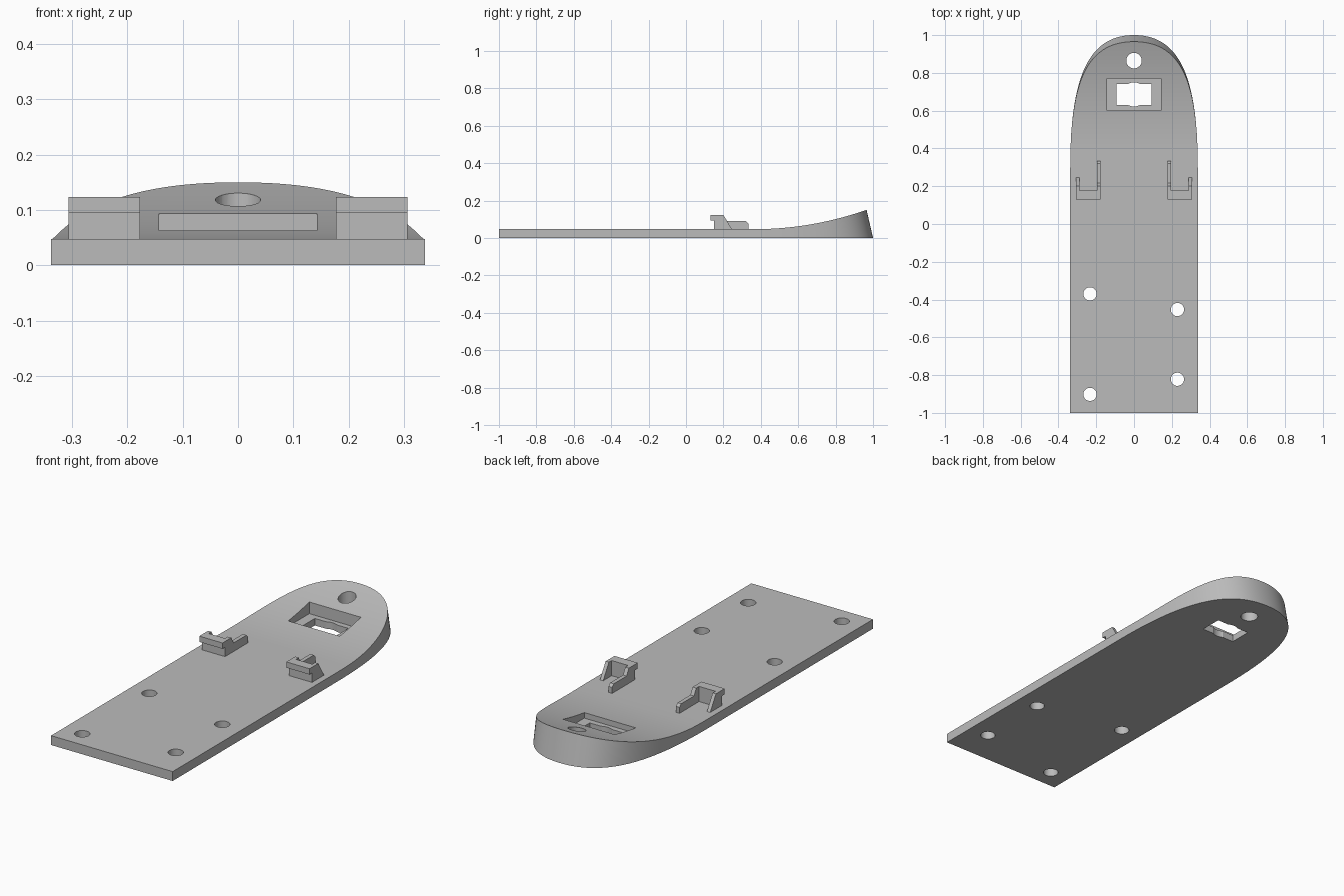
import bpy, bmesh, math
from mathutils import Vector

if "Cube" in bpy.data.objects:
    bpy.data.objects.remove(bpy.data.objects["Cube"])

grey = bpy.data.materials.new("plain grey")
grey.use_nodes = True
grey.diffuse_color = (0.5, 0.5, 0.5, 1)
grey.node_tree.nodes["Principled BSDF"].inputs["Base Color"].default_value = (0.5, 0.5, 0.5, 1)

HALF, THICK = 0.3375, 0.047


def finish(bm, name):
    bmesh.ops.remove_doubles(bm, verts=bm.verts, dist=1e-5)
    bmesh.ops.recalc_face_normals(bm, faces=bm.faces)
    mesh = bpy.data.meshes.new(name)
    bm.to_mesh(mesh)
    bm.free()
    mesh.materials.append(grey)
    ob = bpy.data.objects.new(name, mesh)
    bpy.context.collection.objects.link(ob)
    return ob


def top_z(y):
    return THICK + 0.29 * max(0, y - 0.37) ** 2


def box(name, x0, x1, y0, y1, z0, z1):
    bm = bmesh.new()
    bmesh.ops.create_cube(bm, size=1)
    for v in bm.verts:
        v.co = ((x0 + x1) / 2 + v.co.x * (x1 - x0),
                (y0 + y1) / 2 + v.co.y * (y1 - y0),
                (z0 + z1) / 2 + v.co.z * (z1 - z0))
    return finish(bm, name)


def peg(name, x, y, r):
    bm = bmesh.new()
    bmesh.ops.create_cone(bm, cap_ends=True, segments=40, radius1=r, radius2=r, depth=1)
    bmesh.ops.translate(bm, verts=bm.verts, vec=(x, y, 0))
    return finish(bm, name)


def cut(target, cutter):
    cutter.hide_render = True
    mod = target.modifiers.new("cut", 'BOOLEAN')
    mod.operation, mod.solver, mod.object = 'DIFFERENCE', 'EXACT', cutter
    bpy.context.view_layer.objects.active = target
    bpy.ops.object.modifier_apply(modifier=mod.name)
    bpy.data.objects.remove(cutter)


def extrude_side(name, profile, x0, x1):
    """Extrude a (y, z) profile across x."""
    bm = bmesh.new()
    face = bm.faces.new([bm.verts.new((x0, y, z)) for y, z in profile])
    ext = bmesh.ops.extrude_face_region(bm, geom=[face])
    moved = [g for g in ext["geom"] if isinstance(g, bmesh.types.BMVert)]
    bmesh.ops.translate(bm, verts=moved, vec=(x1 - x0, 0, 0))
    return finish(bm, name)


# Base plate: straight sides, rounded nose that sweeps up and leans back
ctrl = [Vector(p) for p in ((HALF, 0.3), (HALF, 0.77), (0.245, 1), (0, 1))]
stations = [Vector((HALF, -1))]
STEPS = 56
for i in range(STEPS + 1):
    t = i / STEPS
    s = 1 - t
    stations.append(s**3 * ctrl[0] + 3*s*s*t * ctrl[1] + 3*s*t*t * ctrl[2] + t**3 * ctrl[3])

bm = bmesh.new()
rings = []
for x, y in stations:
    yt = y - 0.3 * (top_z(y) - THICK)
    pts = [(-x, y, 0), (x, y, 0), (x, yt, top_z(yt)), (-x, yt, top_z(yt))]
    rings.append([bm.verts.new(p) for p in pts])
bm.faces.new(rings[0])
for a, b in zip(rings, rings[1:]):
    for k in range(4):
        bm.faces.new((a[k], a[(k+1) % 4], b[(k+1) % 4], b[k]))
bmesh.ops.dissolve_degenerate(bm, dist=1e-5, edges=bm.edges)
plate = finish(bm, "base_plate")

# Screw holes and the nose hole
for x, y, r in ((-0.233, -0.37, 0.035), (0.23, -0.453, 0.035), (-0.233, -0.902, 0.035),
                (0.23, -0.822, 0.035), (0, 0.865, 0.041)):
    cut(plate, peg("hole_cutter", x, y, r))

# Recess with a through slot widened in the middle
cut(plate, box("recess_cutter", -0.143, 0.143, 0.602, 0.77, 0.035, 0.5))
cut(plate, box("slot_cutter", -0.093, 0.093, 0.63, 0.742, -0.3, 0.3))
cut(plate, peg("slot_round_cutter", 0, 0.686, 0.064))

bpy.ops.object.select_all(action='DESELECT')
plate.select_set(True)
bpy.context.view_layer.objects.active = plate
bpy.ops.object.shade_smooth_by_angle(angle=math.radians(30))

# Clips: a lipped wall with a short outer gusset and a long inner arm
SINK, TOP, SHELF = 0.04, 0.123, 0.094
wall = [(0.15, SINK), (0.15, SHELF), (0.13, SHELF), (0.13, TOP), (0.178, TOP), (0.178, SINK)]
gusset = [(0.17, SINK), (0.17, TOP), (0.2, TOP), (0.245, THICK), (0.245, SINK)]
arm = [(0.17, SINK), (0.17, TOP), (0.2, TOP), (0.218, 0.09), (0.32, 0.09),
       (0.333, 0.077), (0.333, SINK)]
for side, label in ((1, "left"), (-1, "right")):
    extrude_side(label + "_clip_wall", wall, side * 0.177, side * 0.306)
    extrude_side(label + "_clip_gusset", gusset, side * 0.288, side * 0.306)
    extrude_side(label + "_clip_arm", arm, side * 0.177, side * 0.197)
